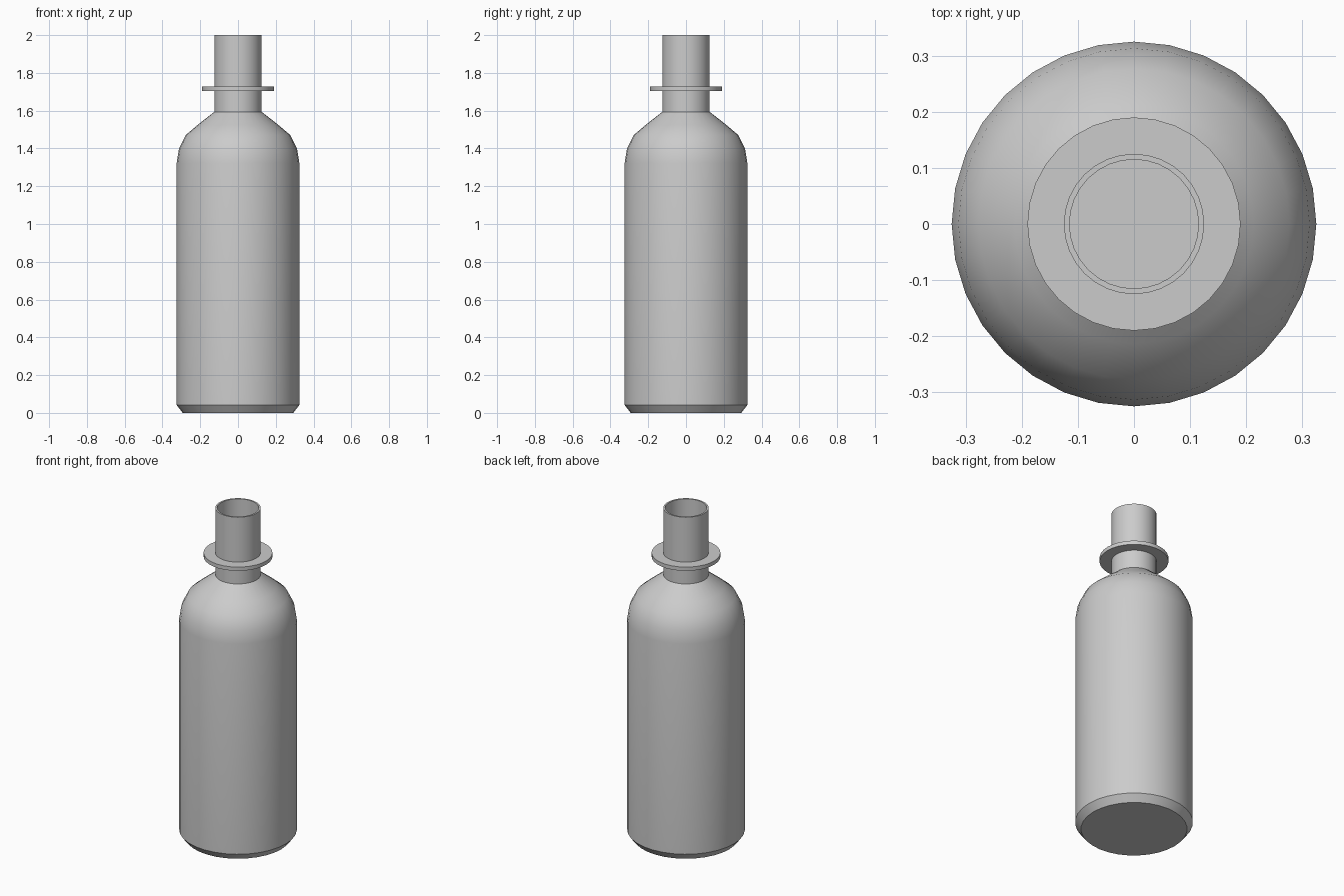
import bpy, bmesh
from math import cos, sin, pi, radians

if "Cube" in bpy.data.objects:
    bpy.data.objects.remove(bpy.data.objects["Cube"])

SIDES = 32


def lathe(name, profile, closed=False):
    """Revolve (radius, z) points round the z axis; radius 0 makes a pole."""
    bm = bmesh.new()
    rings = []
    for r, z in profile:
        n = SIDES if r > 0 else 1
        rings.append([bm.verts.new((r * cos(2 * pi * i / SIDES),
                                    r * sin(2 * pi * i / SIDES), z)) for i in range(n)])
    pairs = list(zip(rings, rings[1:]))
    if closed:
        pairs.append((rings[-1], rings[0]))
    for a, b in pairs:
        for i in range(SIDES):
            j = (i + 1) % SIDES
            quad = [a[i % len(a)], a[j % len(a)], b[j % len(b)], b[i % len(b)]]
            bm.faces.new(list(dict.fromkeys(quad)))
    bmesh.ops.recalc_face_normals(bm, faces=bm.faces)
    mesh = bpy.data.meshes.new(name)
    bm.to_mesh(mesh)
    bm.free()
    obj = bpy.data.objects.new(name, mesh)
    bpy.context.collection.objects.link(obj)
    bpy.ops.object.select_all(action='DESELECT')
    obj.select_set(True)
    bpy.context.view_layer.objects.active = obj
    bpy.ops.object.shade_smooth_by_angle(angle=radians(30))
    return obj


# Hollow bottle: outside from base to rim, then the inner wall back down
WALL = 0.01
outer = [(0.293, 0), (0.325, 0.042), (0.325, 1.322), (0.313, 1.397),
         (0.277, 1.471), (0.213, 1.525), (0.125, 1.594), (0.125, 2.0)]
inner = [(r - WALL, z) for r, z in reversed(outer[1:])] + [(0.285, WALL)]
lathe("bottle", [(0, 0)] + outer + inner + [(0, WALL)])

# Flat collar round the neck
lathe("neck_collar", [(0.12, 1.704), (0.19, 1.704), (0.19, 1.727), (0.12, 1.727)], closed=True)
